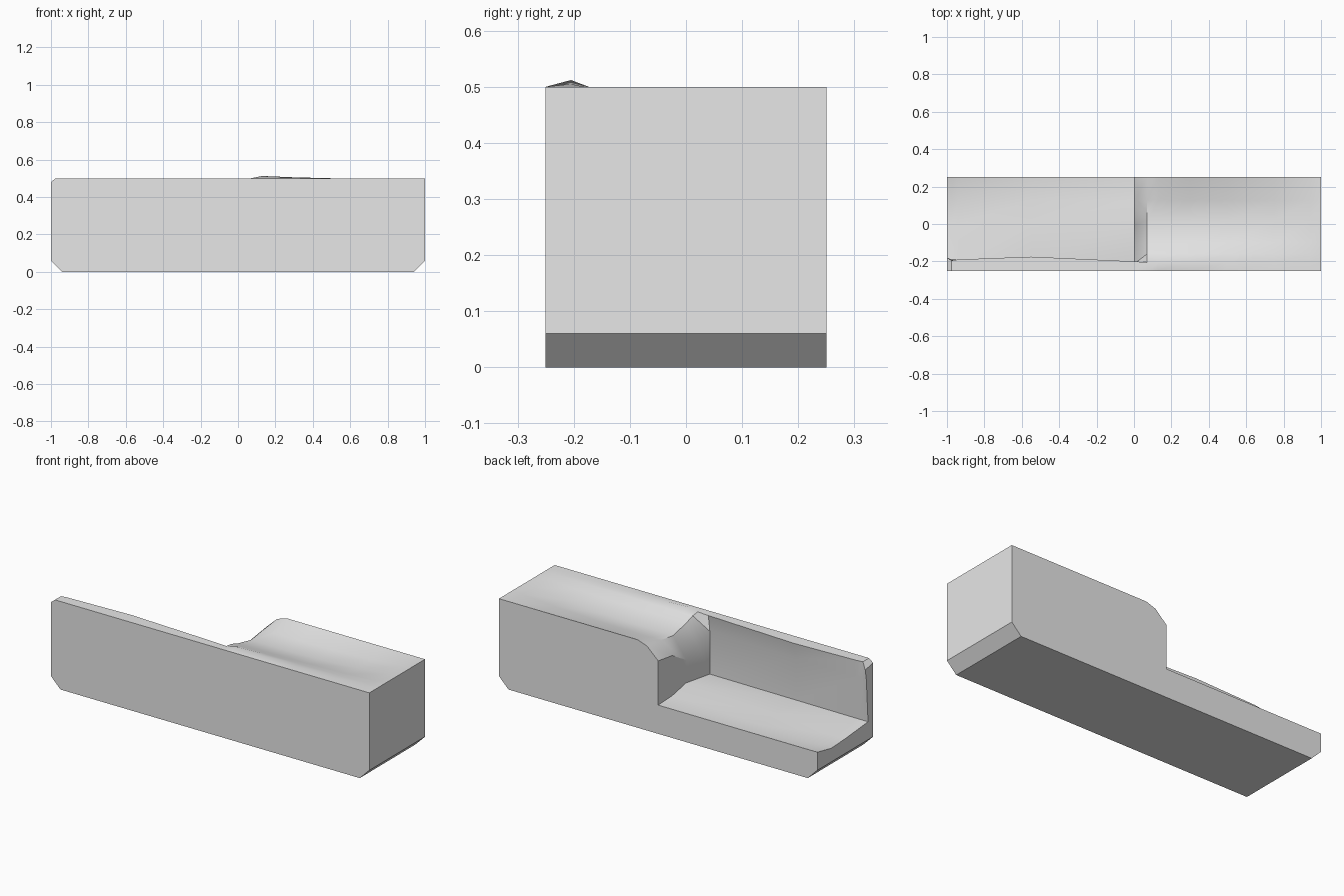
import bpy
import bmesh
import math

default_cube = bpy.data.objects.get("Cube")
if default_cube:
    bpy.data.objects.remove(default_cube, do_unlink=True)

HALF_LENGTH, HALF_DEPTH, TOP = 1.0, 0.25, 0.5
CHAMFER = 0.06


def make_material(name, colour):
    material = bpy.data.materials.new(name)
    material.use_nodes = True
    material.diffuse_color = colour
    shader = next(n for n in material.node_tree.nodes if n.type == 'BSDF_PRINCIPLED')
    shader.inputs["Base Color"].default_value = colour
    return material


def mix(a, b, t):
    return a + (b - a) * t


def bay_section(x, lip, edge, front=TOP):
    """Low floor behind a thin front wall; the floor swells toward the middle."""
    t = 1 + x
    return x, [
        (-HALF_DEPTH, front), (lip, edge),
        (mix(-0.19, -0.214, t), 0.405), (mix(-0.205, -0.214, t), 0.162),
        (0.0, mix(0.144, 0.193, t)), (0.125, mix(0.138, 0.168, t)),
        (HALF_DEPTH, 0.163),
    ]


def raised_section(x, depth, bump):
    """Full height with a shallow trough and a small ridge by the front."""
    return x, [
        (-HALF_DEPTH, TOP), (-0.205, TOP + bump),
        (-0.16, TOP - 0.1 * depth), (-0.1, TOP - 0.5 * depth),
        (0.015, TOP - depth), (0.125, TOP - 0.7 * depth),
        (HALF_DEPTH, TOP),
    ]


# Open bay, then the step face, its sloping shoulder and the raised half
step_profile = [(-HALF_DEPTH, TOP), (-0.2, TOP), (-0.214, 0.405), (-0.11, 0.363),
                (-0.005, 0.321), (0.123, 0.396), (HALF_DEPTH, 0.414)]
shoulder_profile = [(-HALF_DEPTH, TOP), (-0.205, TOP), (-0.16, 0.495), (-0.1, 0.475),
                    (0.017, 0.45), (0.125, 0.465), (HALF_DEPTH, 0.48)]
sections = [
    bay_section(-HALF_LENGTH, -0.18, 0.465, 0.48),
    bay_section(-0.975, -0.195, TOP),
    bay_section(CHAMFER - HALF_LENGTH, -0.19, TOP),
    bay_section(-0.55, -0.175, TOP),
    bay_section(0.0, -0.2, TOP),
    (0.0, step_profile),
    (0.07, shoulder_profile),
    raised_section(0.13, 0.05, 0.012),
    raised_section(0.3, 0.05, 0.005),
    raised_section(0.5, 0.045, 0),
    raised_section(0.75, 0.03, 0),
    raised_section(HALF_LENGTH - CHAMFER, 0.01, 0),
    raised_section(HALF_LENGTH, 0, 0),
]

# Loft the sections into one closed block with chamfered lower ends
bm = bmesh.new()
rings = []
for x, upper in sections:
    base = max(0.0, abs(x) - (HALF_LENGTH - CHAMFER))
    outline = [(-HALF_DEPTH, base)] + upper + [(HALF_DEPTH, base)]
    rings.append([bm.verts.new((x, y, z)) for y, z in outline])
for first, second in zip(rings, rings[1:]):
    count = len(first)
    for i in range(count):
        j = (i + 1) % count
        bm.faces.new((first[i], first[j], second[j], second[i]))
bm.faces.new(rings[0])
bm.faces.new(rings[-1])
bmesh.ops.remove_doubles(bm, verts=bm.verts[:], dist=0.0001)
bmesh.ops.recalc_face_normals(bm, faces=bm.faces[:])

mesh = bpy.data.meshes.new("stepped_block")
bm.to_mesh(mesh)
bm.free()
mesh.materials.append(make_material("light grey", (0.8, 0.8, 0.8, 1.0)))
block = bpy.data.objects.new("stepped_block", mesh)
bpy.context.collection.objects.link(block)

# Soft trough and floor, crisp outer edges
bpy.ops.object.select_all(action='DESELECT')
block.select_set(True)
bpy.context.view_layer.objects.active = block
bpy.ops.object.shade_smooth_by_angle(angle=math.radians(35))
